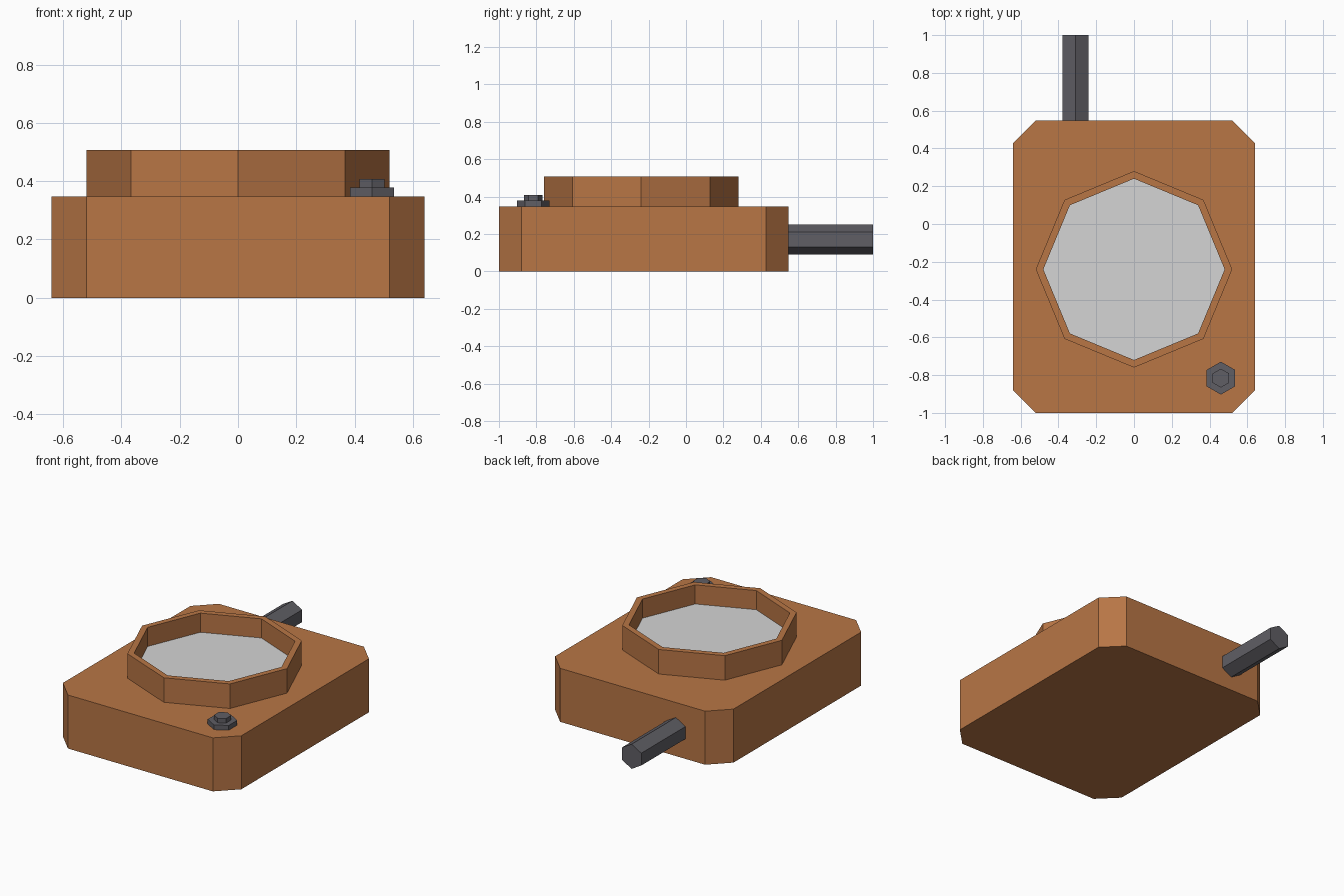
import bpy, bmesh, math

if "Cube" in bpy.data.objects:
    bpy.data.objects.remove(bpy.data.objects["Cube"])


def material(name, rgb):
    m = bpy.data.materials.new(name)
    m.diffuse_color = (*rgb, 1)
    m.use_nodes = True
    m.node_tree.nodes["Principled BSDF"].inputs["Base Color"].default_value = m.diffuse_color
    return m


copper = material("copper", (0.48, 0.18, 0.06))
dark_metal = material("dark metal", (0.115, 0.112, 0.128))
pale_grey = material("pale grey", (0.66, 0.66, 0.66))


def finish(name, bm, mat):
    bmesh.ops.recalc_face_normals(bm, faces=bm.faces[:])
    mesh = bpy.data.meshes.new(name)
    bm.to_mesh(mesh)
    bm.free()
    mesh.materials.append(mat)
    ob = bpy.data.objects.new(name, mesh)
    bpy.context.collection.objects.link(ob)
    return ob


def polygon(n, r, cx=0, cy=0, start=0):
    return [(cx + r * math.cos(start + i * math.tau / n),
             cy + r * math.sin(start + i * math.tau / n)) for i in range(n)]


def prism(name, outline, z0, z1, mat):
    bm = bmesh.new()
    low = [bm.verts.new((x, y, z0)) for x, y in outline]
    high = [bm.verts.new((x, y, z1)) for x, y in outline]
    bm.faces.new(low)
    bm.faces.new(high)
    n = len(outline)
    for i in range(n):
        j = (i + 1) % n
        bm.faces.new((low[i], low[j], high[j], high[i]))
    return finish(name, bm, mat)


BODY_TOP = 0.347
RING_TOP = 0.506
RING_Y = -0.24

# Body: block with chamfered corners
w, y0, y1, c = 0.64, -1.0, 0.547, 0.12
prism("body", [(-w + c, y0), (w - c, y0), (w, y0 + c), (w, y1 - c),
               (w - c, y1), (-w + c, y1), (-w, y1 - c), (-w, y0 + c)],
      0, BODY_TOP, copper)

# Raised eight-sided rim: rectangular section swept round an octagon
bm = bmesh.new()
section = [(0.52, BODY_TOP), (0.52, RING_TOP), (0.48, RING_TOP), (0.48, BODY_TOP)]
loops = [[bm.verts.new((x, y, z)) for x, y in polygon(8, r, 0, RING_Y)]
         for r, z in section]
for k in range(4):
    a, b = loops[k], loops[(k + 1) % 4]
    for i in range(8):
        j = (i + 1) % 8
        bm.faces.new((a[i], a[j], b[j], b[i]))
finish("rim", bm, copper)

# Pale plate set inside the rim
prism("inner_plate", polygon(8, 0.48, 0, RING_Y), BODY_TOP, 0.382, pale_grey)

# Hexagonal bolt and its wider base
for name, r, z0, z1 in (("bolt_base", 0.087, BODY_TOP, 0.378),
                        ("bolt_head", 0.05, 0.378, 0.407)):
    prism(name, polygon(6, r, 0.46, -0.816, math.pi / 6), z0, z1, dark_metal)

# Hexagonal rod out of the back, a corner facing up
rod = prism("rear_rod", polygon(6, 0.08, start=math.pi / 2), 0, 0.457, dark_metal)
rod.rotation_euler = (-math.pi / 2, 0, 0)
rod.location = (-0.31, 0.543, 0.17)
